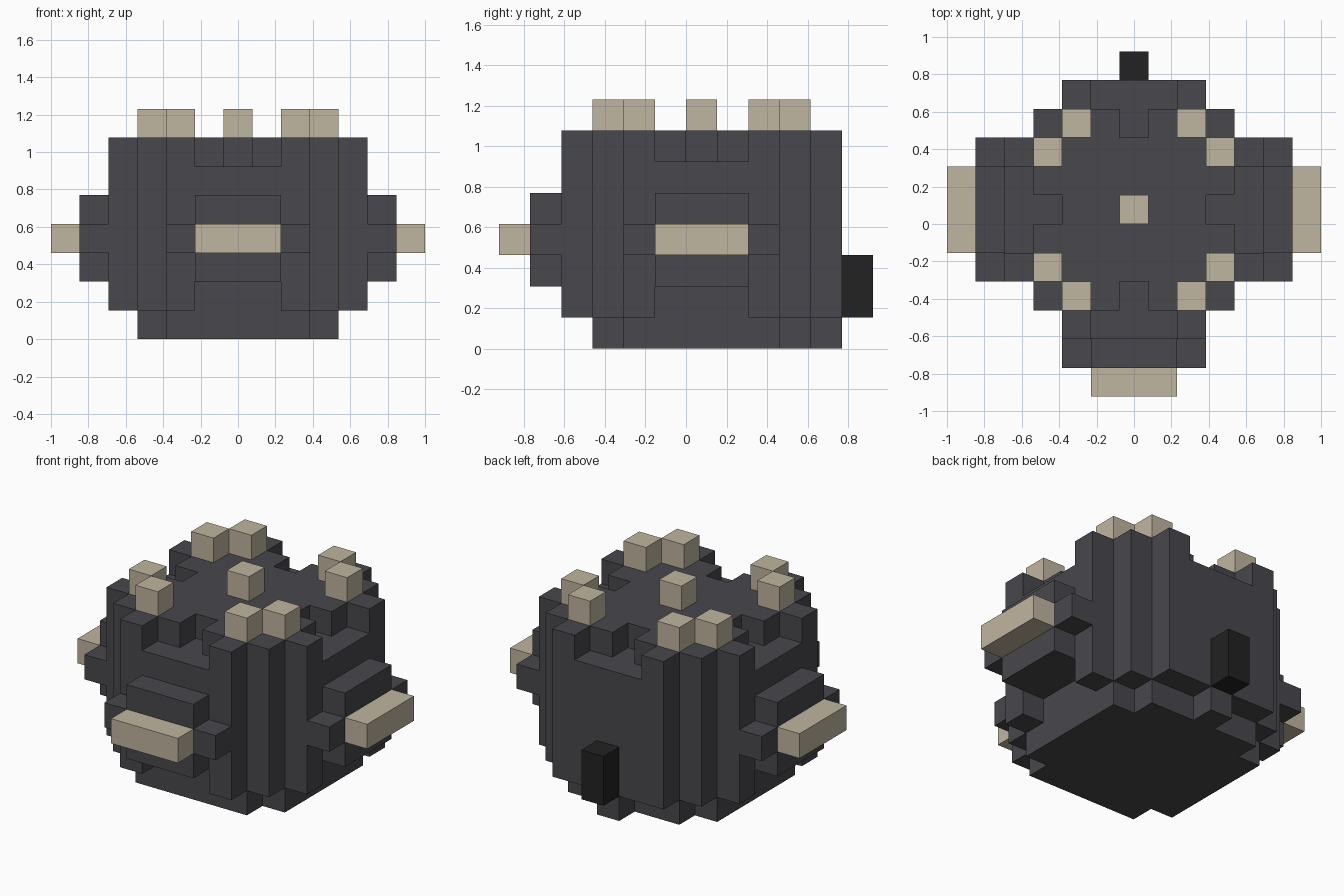
import bpy, bmesh
from itertools import product
from mathutils import Vector

if "Cube" in bpy.data.objects:
    bpy.data.objects.remove(bpy.data.objects["Cube"])

U = 2 / 13  # edge of one block


def material(name, rgb):
    m = bpy.data.materials.new(name)
    m.use_nodes = True
    m.diffuse_color = (*rgb, 1)
    m.node_tree.nodes["Principled BSDF"].inputs["Base Color"].default_value = (*rgb, 1)
    return m


charcoal = material("charcoal", (0.065, 0.063, 0.072))
cream = material("cream", (0.53, 0.465, 0.35))
black = material("black", (0.016, 0.016, 0.016))


def cells(x, y, z):
    """Blocks filling a box: x counts block centres (inclusive), y and z are edges."""
    return set(product(range(x[0], x[1] + 1), range(*y), range(*z)))


def build(name, blocks, mat):
    """Skin a set of blocks with outward square faces."""
    bm = bmesh.new()
    verts = {}
    for b in blocks:
        for axis, side in product(range(3), (0, 1)):
            near = list(b)
            near[axis] += 2 * side - 1
            if tuple(near) in blocks:
                continue
            ring = []
            for s, t in ((0, 0), (1, 0), (1, 1), (0, 1)):
                p = list(b)
                p[axis] += side
                p[(axis + 1) % 3] += s
                p[(axis + 2) % 3] += t
                key = tuple(p)
                if key not in verts:
                    verts[key] = bm.verts.new((Vector(p) - Vector((0.5, 0, 0))) * U)
                ring.append(verts[key])
            bm.faces.new(ring if side else ring[::-1])
    mesh = bpy.data.meshes.new(name)
    bm.to_mesh(mesh)
    bm.free()
    mesh.materials.append(mat)
    obj = bpy.data.objects.new(name, mesh)
    bpy.context.collection.objects.link(obj)


# Body: stepped round plan over a smaller base
body = set()
for i in range(3):
    body |= cells((-2 - i, 2 + i), (i - 4, 5 - i), (1, 7))
for i in range(2):
    body |= cells((-2 - i, 2 + i), (i - 3, 4 - i), (0, 1))
body |= cells((0, 0), (4, 5), (0, 1))

# Notches in the top rim, and recesses under the front and side bosses
for y in (-4, 4):
    body -= cells((-1, 1), (y, y + 1), (6, 7))
for y in (-3, 3):
    body -= cells((0, 0), (y, y + 1), (6, 7))
body -= cells((-1, 1), (-4, -3), (1, 2))
for s in (-1, 1):
    body -= cells((4 * s, 4 * s), (-1, 2), (6, 7))
    body -= cells((3 * s, 3 * s), (0, 1), (6, 7))
    body -= cells((4 * s, 4 * s), (-1, 2), (1, 2))

# Cross-shaped bosses on the front and sides
body |= cells((-1, 1), (-5, -4), (2, 5)) | cells((-2, 2), (-5, -4), (3, 4))
for s in (-1, 1):
    body |= cells((5 * s, 5 * s), (-1, 2), (2, 5))
    body |= cells((5 * s, 5 * s), (-2, 3), (3, 4))
build("body", body, charcoal)

# Pale bars on the bosses
build("front_bar", cells((-1, 1), (-6, -5), (3, 4)), cream)
for side, s in (("left", 1), ("right", -1)):
    build(side + "_bar", cells((6 * s, 6 * s), (-1, 2), (3, 4)), cream)

# Knobs on top: one in the middle, a pair at each corner
build("centre_knob", cells((0, 0), (0, 1), (7, 8)), cream)
for side, s in (("left", 1), ("right", -1)):
    for end, inner, outer in (("front", -3, -2), ("back", 3, 2)):
        for name, x, y in (("inner", 2 * s, inner), ("outer", 3 * s, outer)):
            build(f"{end}_{side}_{name}_knob", cells((x, x), (y, y + 1), (7, 8)), cream)

# Tail block on the back
build("tail", cells((0, 0), (5, 6), (1, 3)), black)
